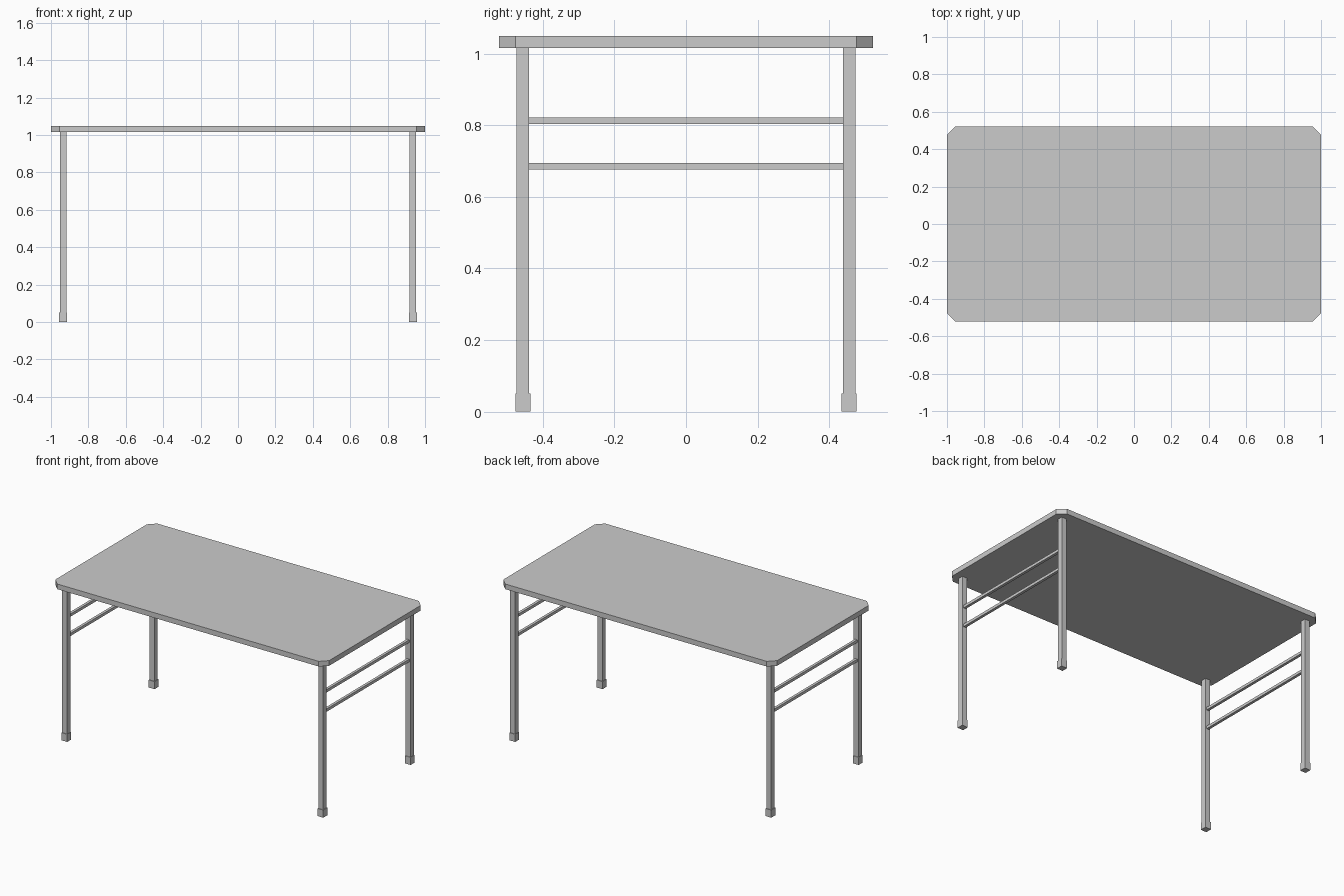
import bpy, bmesh

if "Cube" in bpy.data.objects:
    bpy.data.objects.remove(bpy.data.objects["Cube"])

LEG_X, LEG_Y = 0.935, 0.4555
TOP_Z, UNDER_Z = 1.049, 1.015


def box(name, lo, hi):
    """Axis-aligned box between two opposite corners."""
    bm = bmesh.new()
    bmesh.ops.create_cube(bm, size=1)
    for v in bm.verts:
        v.co = [(a + b) / 2 + c * (b - a) for a, b, c in zip(lo, hi, v.co)]
    return finish(name, bm)


def finish(name, bm):
    mesh = bpy.data.meshes.new(name)
    bm.to_mesh(mesh)
    bm.free()
    obj = bpy.data.objects.new(name, mesh)
    bpy.context.collection.objects.link(obj)
    return obj


def post(name, x, y, width, z0, z1):
    """Square upright centred on x, y."""
    h = width / 2
    return box(name, (x - h, y - h, z0), (x + h, y + h, z1))


# Tabletop: rectangle with clipped corners
hx, hy, cut = 1.0, 0.522, 0.045
outline = []
for sx, sy in ((1, 1), (-1, 1), (-1, -1), (1, -1)):
    pair = [(sx * hx, sy * (hy - cut)), (sx * (hx - cut), sy * hy)]
    outline += pair if sx * sy > 0 else pair[::-1]
bm = bmesh.new()
face = bm.faces.new([bm.verts.new((x, y, UNDER_Z)) for x, y in outline])
ext = bmesh.ops.extrude_face_region(bm, geom=[face], use_keep_orig=True)
for v in ext["geom"]:
    if isinstance(v, bmesh.types.BMVert):
        v.co.z = TOP_Z
bmesh.ops.recalc_face_normals(bm, faces=bm.faces)
finish("tabletop", bm)

for sx, side in ((-1, "left"), (1, "right")):
    x = sx * LEG_X
    # Legs with rubber feet
    for sy, end in ((-1, "front"), (1, "back")):
        y = sy * LEG_Y
        post(f"{end}_{side}_leg", x, y, 0.035, 0.05, UNDER_Z)
        post(f"{end}_{side}_foot", x, y, 0.042, 0.0, 0.05)
    # Cross bars between the legs
    for z, level in ((0.685, "lower"), (0.8125, "upper")):
        r, ly = 0.009, LEG_Y - 0.0175
        box(f"{level}_{side}_bar", (x - r, -ly, z - r), (x + r, ly, z + r))
